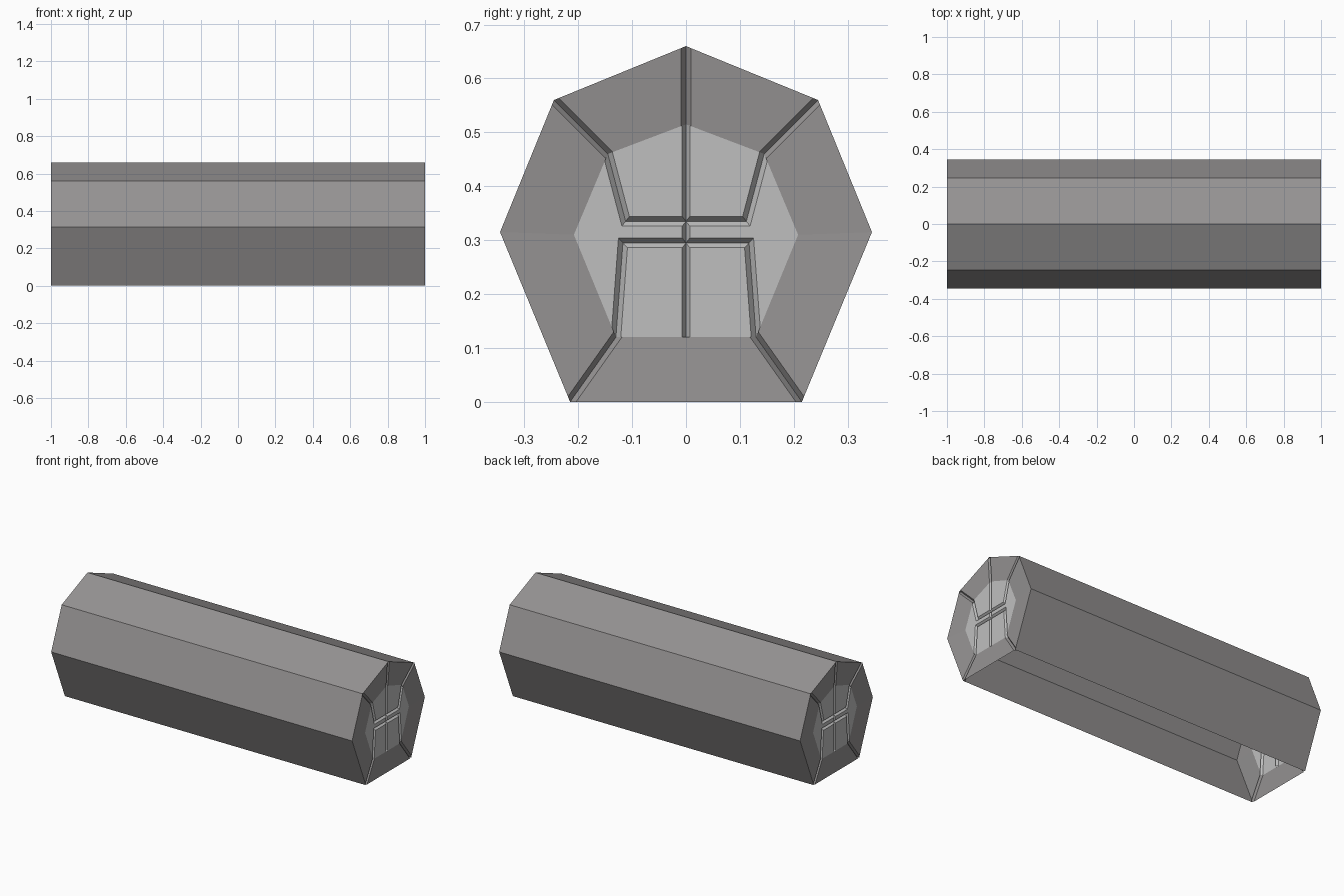
import bpy, bmesh, math
from mathutils import Vector

if "Cube" in bpy.data.objects:
    bpy.data.objects.remove(bpy.data.objects["Cube"])


def material(name, rgb):
    m = bpy.data.materials.new(name)
    m.diffuse_color = (*rgb, 1)
    m.use_nodes = True
    m.node_tree.nodes["Principled BSDF"].inputs["Base Color"].default_value = m.diffuse_color
    return m


HULL = material("hull grey", (0.30, 0.29, 0.29))
DOOR = material("door light grey", (0.52, 0.52, 0.52))

# half cross-section (y, z) of the hull and of the doorway, bottom to top
OUTER = [(0, 0), (.215, 0), (.345, .315), (.245, .56), (0, .66)]
INNER = [(0, .12), (.13, .12), (.208, .31), (.145, .46), (0, .515)]
X_OUT, X_IN, GROOVE = 1.0, .99, .012


def inset(pts, widths):
    """Move each edge of a counter-clockwise polygon inward by its own width."""
    lines = []
    for i, p in enumerate(pts):
        a, b = Vector(p), Vector(pts[(i + 1) % len(pts)])
        d = (b - a).normalized()
        lines.append((a + Vector((-d.y, d.x)) * widths[i], d))
    result = []
    for i in range(len(lines)):
        (p, d), (q, e) = lines[i - 1], lines[i]
        t = (q - p).cross(e) / d.cross(e)
        result.append(p + d * t)
    return result


def panel(bm, pts, widths, xs, sx, sy):
    """Raised panel with sloped walls along the edges that border a groove."""
    top = [bm.verts.new((sx * x, sy * p.x, p.y))
           for p, x in zip(inset(pts, widths), xs)]
    base = [bm.verts.new((sx * (x - GROOVE), sy * p[0], p[1]))
            for p, x in zip(pts, xs)]
    faces = [bm.faces.new(top)]
    for i, w in enumerate(widths):
        if w:
            j = (i + 1) % len(pts)
            faces.append(bm.faces.new((base[i], base[j], top[j], top[i])))
    for f in faces:
        f.normal_update()
        if f.normal.x * sx < 0:
            f.normal_flip()


def finish(name, bm, mat):
    bmesh.ops.remove_doubles(bm, verts=bm.verts[:], dist=1e-4)
    loose = [v for v in bm.verts if not v.link_faces]
    bmesh.ops.delete(bm, geom=loose, context='VERTS')
    mesh = bpy.data.meshes.new(name)
    bm.to_mesh(mesh)
    bm.free()
    mesh.materials.append(mat)
    bpy.context.collection.objects.link(bpy.data.objects.new(name, mesh))


# hull: open-floored seven-sided tube
bm = bmesh.new()
outline = OUTER[1:] + [(-y, z) for y, z in OUTER[-2:0:-1]]
for (y0, z0), (y1, z1) in zip(outline, outline[1:]):
    f = bm.faces.new([bm.verts.new(c) for c in
                      ((-1, y0, z0), (1, y0, z0), (1, y1, z1), (-1, y1, z1))])
    f.normal_update()
    if f.normal.y * (y0 + y1) + f.normal.z * (z0 + z1 - .66) < 0:
        f.normal_flip()
finish("hull", bm, HULL)

# door panels: outline and groove width of each edge
S, C = .009, .007
DOOR_PANELS = [
    ([(0, .335), (.112, .335), INNER[3], INNER[4]], [S, S, 0, C]),
    ([INNER[0], INNER[1], (.117, .295), (0, .295)], [0, S, S, C]),
    ([INNER[1], INNER[2], INNER[3], (.112, .335), (0, .335), (0, .295),
      (.117, .295)], [0, 0, S, S, C, S, S]),
]
SEAM = [0, S, 0, S, S]  # no seam at the floor centre or the widest corners

for side, sx in (("right", 1), ("left", -1)):
    # frame around the doorway
    bm = bmesh.new()
    for sy in (1, -1):
        for i in range(4):
            panel(bm, [OUTER[i], OUTER[i + 1], INNER[i + 1], INNER[i]],
                  [0, SEAM[i + 1], 0, SEAM[i]],
                  [X_OUT, X_OUT, X_IN, X_IN], sx, sy)
    finish(side + "_end_frame", bm, HULL)

    # door panels split by grooves
    bm = bmesh.new()
    for sy in (1, -1):
        for pts, widths in DOOR_PANELS:
            panel(bm, pts, widths, [X_IN] * len(pts), sx, sy)
    finish(side + "_end_door", bm, DOOR)
